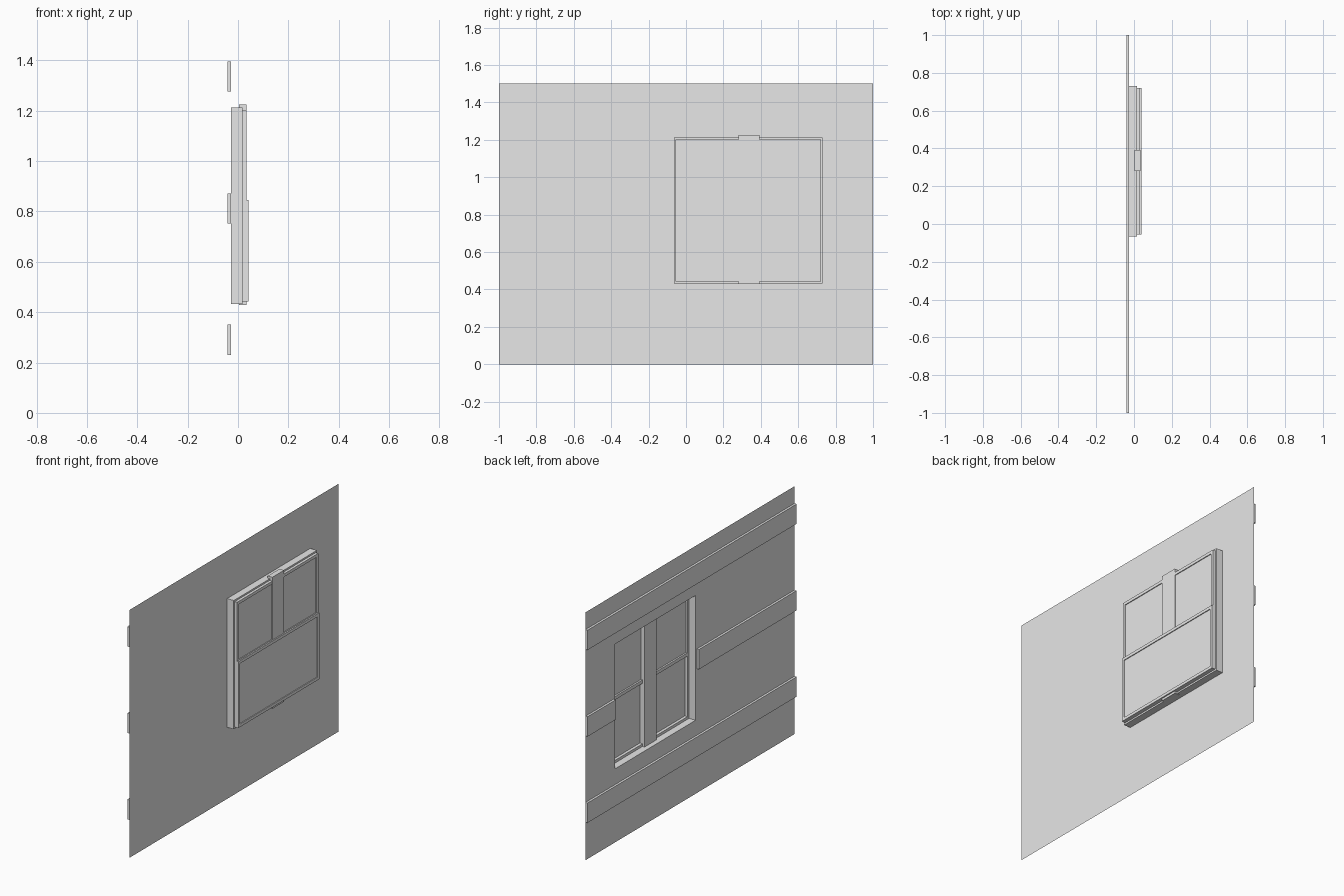
import bpy

cube = bpy.data.objects.get("Cube")
if cube:
    bpy.data.objects.remove(cube, do_unlink=True)

grey = bpy.data.materials.new("light_grey")
grey.use_nodes = True
grey.diffuse_color = (0.8, 0.8, 0.8, 1)
grey.node_tree.nodes["Principled BSDF"].inputs["Base Color"].default_value = (0.8, 0.8, 0.8, 1)


def add_mesh(name, verts, faces):
    mesh = bpy.data.meshes.new(name)
    mesh.from_pydata(verts, [], faces)
    mesh.materials.append(grey)
    obj = bpy.data.objects.new(name, mesh)
    bpy.context.collection.objects.link(obj)
    return obj


def box(name, xs, ys, zs):
    verts = [(x, y, z) for x in xs for y in ys for z in zs]
    faces = [(0, 1, 3, 2), (4, 6, 7, 5), (0, 4, 5, 1),
             (2, 3, 7, 6), (0, 2, 6, 4), (1, 5, 7, 3)]
    return add_mesh(name, verts, faces)


def corners(x, ys, zs):
    return [(x, ys[0], zs[0]), (x, ys[1], zs[0]), (x, ys[1], zs[1]), (x, ys[0], zs[1])]


def inset(span, w):
    return (span[0] + w, span[1] - w)


def ring(name, xs, ys, zs, w):
    """Rectangular frame lying across x, with members of width w."""
    verts = []
    for x in xs:
        verts += corners(x, ys, zs) + corners(x, inset(ys, w), inset(zs, w))
    faces = []
    for i in range(4):
        j = (i + 1) % 4
        faces += [(8 + i, 8 + j, 12 + j, 12 + i), (j, i, 4 + i, 4 + j),
                  (i, j, 8 + j, 8 + i), (4 + j, 4 + i, 12 + i, 12 + j)]
    return add_mesh(name, verts, faces)


def sash(name, xs, ys, zs, w, pane_x):
    """Thin sash frame holding a flat pane."""
    ring(name + "_frame", xs, ys, zs, w)
    box(name + "_pane", (pane_x - 0.001, pane_x + 0.001), inset(ys, w - 0.002), inset(zs, w - 0.002))


WALL_X = -0.027
OPEN_Y, OPEN_Z = (-0.065, 0.73), (0.433, 1.212)

# Wall sheet with the window opening
wall_verts = corners(WALL_X, (-1, 1), (0, 1.5)) + corners(WALL_X, inset(OPEN_Y, 0.004), inset(OPEN_Z, 0.004))
add_mesh("wall", wall_verts, [(i, (i + 1) % 4, 4 + (i + 1) % 4, 4 + i) for i in range(4)])

# Horizontal battens on the back; the middle one stops at the window
BATTEN_X = (-0.041, WALL_X - 0.0003)
for name, ys, z in (("lower_batten", (-1, 1), 0.23),
                    ("middle_batten_short", (OPEN_Y[1], 1), 0.752),
                    ("middle_batten_long", (-1, OPEN_Y[0]), 0.752),
                    ("upper_batten", (-1, 1), 1.276)):
    box(name, BATTEN_X, ys, (z, z + 0.12))

# Window casing lining the opening
ring("window_casing", (WALL_X, 0.017), OPEN_Y, OPEN_Z, 0.012)

# Two sashes, the lower one standing further out
SASH_Y = inset(OPEN_Y, 0.009)
sash("upper_sash", (0.016, 0.033), SASH_Y, (0.83, 1.202), 0.018, 0.027)
sash("lower_sash", (0.0165, 0.041), SASH_Y, (0.443, 0.845), 0.018, 0.035)

# Upright post in the middle of the window
box("centre_post", (0.003, 0.0335), (0.28, 0.392), (0.429, 1.225))
